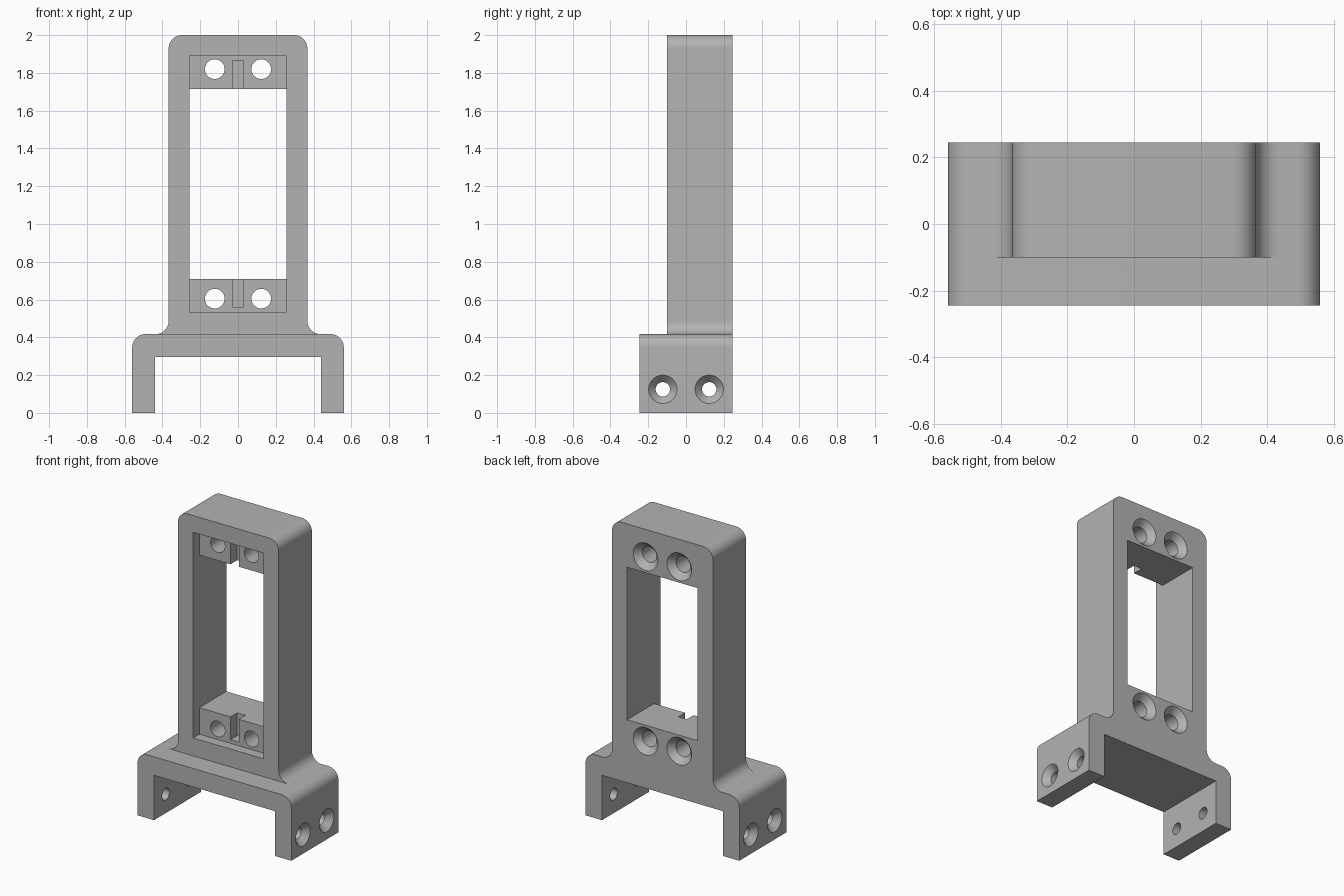
import bpy
import bmesh
from math import sin, cos, pi, radians
from mathutils import Matrix

cube = bpy.data.objects.get("Cube")
if cube:
    bpy.data.objects.remove(cube, do_unlink=True)

grey = bpy.data.materials.new("plain grey")
grey.use_nodes = True
colour = (0.45, 0.45, 0.45, 1)
grey.diffuse_color = colour
grey.node_tree.nodes["Principled BSDF"].inputs["Base Color"].default_value = colour

BACK = 0.245      # rear plane
FRAME_FRONT = -0.1
SHOULDER = 0.417  # top of the saddle
R = 0.07          # corner radius


def finish(name, bm):
    bmesh.ops.recalc_face_normals(bm, faces=bm.faces[:])
    mesh = bpy.data.meshes.new(name)
    bm.to_mesh(mesh)
    bm.free()
    mesh.materials.append(grey)
    ob = bpy.data.objects.new(name, mesh)
    bpy.context.collection.objects.link(ob)
    return ob


def arc(cx, cz, start, end, steps=12):
    angles = [radians(start + (end - start) * i / steps) for i in range(steps + 1)]
    return [(cx + R * cos(a), cz + R * sin(a)) for a in angles]


def prism(name, half, y0, y1):
    """Extrude a right-hand half profile, mirrored about x = 0, along y."""
    outline = half + [(-x, z) for x, z in reversed(half)]
    bm = bmesh.new()
    face = bm.faces.new([bm.verts.new((x, y0, z)) for x, z in outline])
    moved = bmesh.ops.extrude_face_region(bm, geom=[face])["geom"]
    verts = [v for v in moved if isinstance(v, bmesh.types.BMVert)]
    bmesh.ops.translate(bm, verts=verts, vec=(0, y1 - y0, 0))
    return finish(name, bm)


def block(name, half_x, y0, y1, z0, z1):
    return prism(name, [(half_x, z0), (half_x, z1)], y0, y1)


def countersunk(name, matrix, radius, mouth, sink, length):
    """Screw hole cutter: its mouth is at the origin and it runs along -z."""
    over = 0.02
    slope = (mouth - radius) / sink
    rings = [(mouth + slope * over, over), (radius, -sink), (radius, -length)]
    bm = bmesh.new()
    n = 40
    loops = [[bm.verts.new((r * cos(2 * pi * i / n), r * sin(2 * pi * i / n), z))
              for i in range(n)] for r, z in rings]
    for a, b in zip(loops, loops[1:]):
        for i in range(n):
            j = (i + 1) % n
            bm.faces.new((a[i], a[j], b[j], b[i]))
    bm.faces.new(loops[0])
    bm.faces.new(loops[-1])
    bm.transform(matrix)
    return finish(name, bm)


def combine(target, tool, operation):
    mod = target.modifiers.new(tool.name, 'BOOLEAN')
    mod.operation = operation
    mod.solver = 'EXACT'
    mod.object = tool
    bpy.context.view_layer.objects.active = target
    bpy.ops.object.modifier_apply(modifier=mod.name)
    bpy.data.objects.remove(tool, do_unlink=True)


# Saddle with two legs
saddle = [(0.44, 0.295), (0.44, 0), (0.56, 0)] + arc(0.56 - R, SHOULDER - R, 0, 90)
bracket = prism("mounting_bracket", saddle, -BACK, BACK)

# Upright frame with rounded top and filleted foot
upright = ([(0.367 + R, 0.35)] + arc(0.367 + R, SHOULDER + R, 270, 180)
           + arc(0.367 - R, 2 - R, 0, 90))
combine(bracket, prism("upright_frame", upright, FRAME_FRONT, BACK), 'UNION')

# Window and the shallow front recess
cutters = [block("window", 0.257, -0.5, 0.5, 0.71, 1.715),
           block("recess", 0.257, -0.5, -0.035, 0.535, 1.89)]

# Cable notches at both ends of the window
cutters += [block("lower_notch", 0.03, -0.1, 0.035, 0.56, 0.8),
            block("upper_notch", 0.03, -0.1, 0.035, 1.6, 1.865)]

# Countersunk holes: four in the back, two in each leg
for side in (-1, 1):
    for z in (0.605, 1.82):
        place = Matrix.Translation((side * 0.123, BACK, z)) @ Matrix.Rotation(-pi / 2, 4, 'X')
        cutters.append(countersunk("frame_hole", place, 0.052, 0.09, 0.04, 0.4))
    for y in (-0.123, 0.123):
        place = Matrix.Translation((side * 0.56, y, 0.125)) @ Matrix.Rotation(side * pi / 2, 4, 'Y')
        cutters.append(countersunk("leg_hole", place, 0.038, 0.075, 0.04, 0.2))

for cutter in cutters:
    combine(bracket, cutter, 'DIFFERENCE')

# Smooth the rounded surfaces, keep the edges sharp
bpy.ops.object.select_all(action='DESELECT')
bracket.select_set(True)
bpy.context.view_layer.objects.active = bracket
bpy.ops.object.shade_smooth_by_angle(angle=radians(30))
